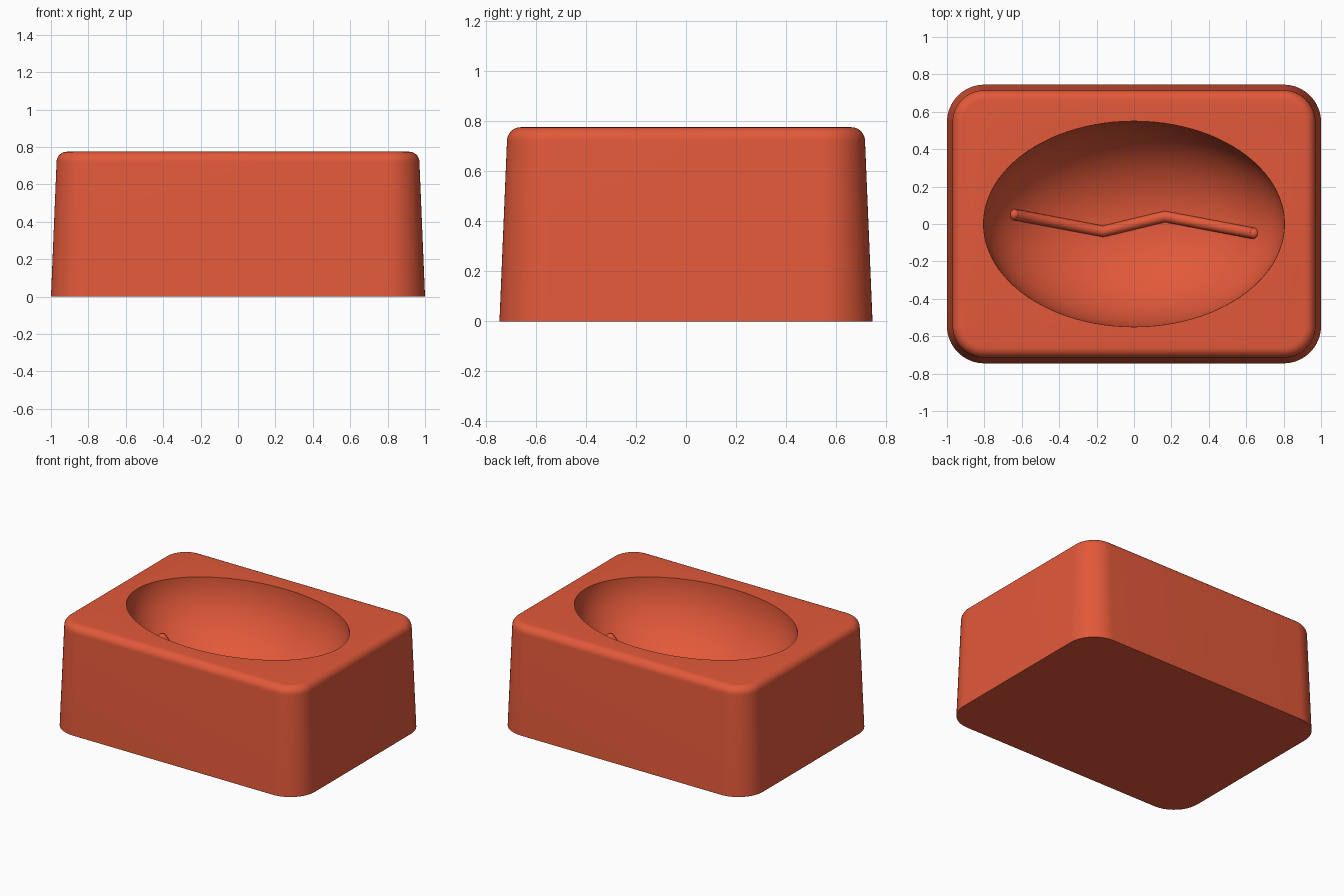
import bpy, bmesh
from math import sin, cos, pi, sqrt, radians
from mathutils import Vector

if "Cube" in bpy.data.objects:
    bpy.data.objects.remove(bpy.data.objects["Cube"])

TOP = 0.775                      # height of the block
BOWL = Vector((0.805, 0.55, 0.55))  # half axes of the hollow

red = bpy.data.materials.new("brick_red")
red.use_nodes = True
colour = (0.76, 0.1, 0.042, 1)
red.diffuse_color = colour
red.node_tree.nodes["Principled BSDF"].inputs["Base Color"].default_value = colour


def make_object(name, bm):
    bmesh.ops.recalc_face_normals(bm, faces=bm.faces)
    mesh = bpy.data.meshes.new(name)
    bm.to_mesh(mesh)
    bm.free()
    mesh.materials.append(red)
    obj = bpy.data.objects.new(name, mesh)
    bpy.context.collection.objects.link(obj)
    return obj


def smooth(obj, angle):
    bpy.ops.object.select_all(action="DESELECT")
    obj.select_set(True)
    bpy.context.view_layer.objects.active = obj
    bpy.ops.object.shade_smooth_by_angle(angle=radians(angle))


def rounded_ring(bm, inset, z, steps=16):
    """Rounded rectangle, moved inward by inset, at height z."""
    radius = 0.2 - inset
    ring = []
    for corner, (sx, sy) in enumerate(((1, 1), (-1, 1), (-1, -1), (1, -1))):
        for i in range(steps + 1):
            a = (corner + i / steps) * pi / 2
            ring.append(bm.verts.new((sx * 0.8 + radius * cos(a),
                                      sy * 0.545 + radius * sin(a), z)))
    return ring


def bridge(bm, rings):
    for a, b in zip(rings, rings[1:]):
        for i in range(len(a)):
            j = (i + 1) % len(a)
            bm.faces.new((a[i], a[j], b[j], b[i]))


# Block: tapered sides with a rounded top rim
bm = bmesh.new()
FILLET = 0.055
rings = [rounded_ring(bm, 0, 0)]
for i in range(9):
    t = i / 8 * pi / 2
    rings.append(rounded_ring(bm, 0.03 + FILLET * (1 - cos(t)),
                              TOP - FILLET * (1 - sin(t))))
bridge(bm, rings)
bm.faces.new(rings[0][::-1])
bm.faces.new(rings[-1])
block = make_object("block", bm)

# Oval hollow cut into the top
bm = bmesh.new()
bmesh.ops.create_uvsphere(bm, u_segments=96, v_segments=49, radius=1)
for v in bm.verts:
    v.co = v.co * BOWL + Vector((0, 0, TOP))
cutter = make_object("hollow_cutter", bm)
cutter.hide_render = True
cut = block.modifiers.new("hollow", "BOOLEAN")
cut.operation = "DIFFERENCE"
cut.solver = "EXACT"
cut.object = cutter
bpy.context.view_layer.objects.active = block
bpy.ops.object.modifier_apply(modifier=cut.name)
bpy.data.objects.remove(cutter)
smooth(block, 35)

# Zigzag ridge lying along the floor of the hollow


def on_floor(p):
    x, y = p
    return Vector((x, y, TOP - BOWL.z * sqrt(1 - (x / BOWL.x) ** 2 - (y / BOWL.y) ** 2)))


corners = [Vector(p) for p in ((-0.64, 0.05), (-0.165, -0.04), (0.165, 0.04), (0.64, -0.05))]
path = [on_floor(a.lerp(b, i / 16)) for a, b in zip(corners, corners[1:]) for i in range(16)]
path.append(on_floor(corners[-1]))

RIDGE = 0.03
bm = bmesh.new()
rings = []
for k, p in enumerate(path):
    along = (path[min(k + 1, len(path) - 1)] - path[max(k - 1, 0)]).normalized()
    side = along.cross(Vector((0, 0, 1))).normalized()
    up = side.cross(along)
    rings.append([bm.verts.new(p + RIDGE * (side * cos(a) + up * sin(a)))
                  for a in (i * pi / 8 for i in range(16))])
bridge(bm, rings)
bm.faces.new(rings[0])
bm.faces.new(rings[-1])
ridge = make_object("zigzag_ridge", bm)
smooth(ridge, 35)

# Rounded ends of the ridge
for name, p in (("ridge_end_right", path[0]), ("ridge_end_left", path[-1])):
    bm = bmesh.new()
    bmesh.ops.create_uvsphere(bm, u_segments=16, v_segments=10, radius=RIDGE)
    bmesh.ops.translate(bm, verts=bm.verts, vec=p)
    smooth(make_object(name, bm), 60)
